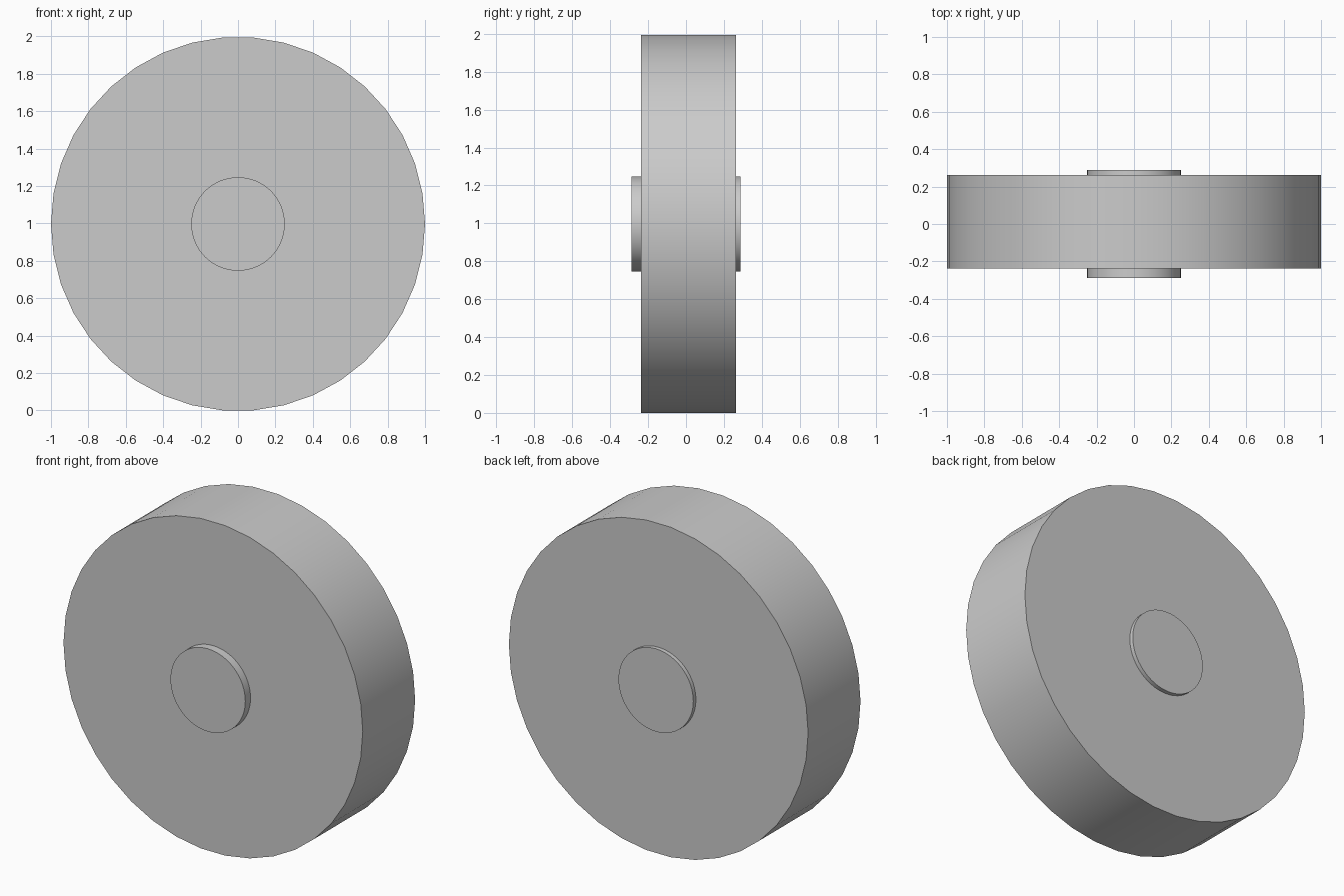
import bpy, math

if "Cube" in bpy.data.objects:
    bpy.data.objects.remove(bpy.data.objects["Cube"])

SIDES = 38
CENTRE_Z = math.cos(math.pi / SIDES)  # lowest flat of the rim rests on z = 0


def disc(name, radius, y_front, y_back, sides):
    """Cylinder lying along y, with smooth rim and sharp caps."""
    bpy.ops.mesh.primitive_cylinder_add(vertices=sides, radius=radius, depth=y_back - y_front)
    ob = bpy.context.object
    ob.name = name
    # A vertex lies exactly on the x axis
    ob.rotation_euler = (math.pi / 2, math.pi / 2, 0)
    ob.location = (0, (y_front + y_back) / 2, CENTRE_Z)
    bpy.ops.object.transform_apply(location=True, rotation=True, scale=True)
    bpy.ops.object.shade_smooth_by_angle(angle=math.radians(30))
    return ob


# Wheel body
wheel = disc("wheel", 1.0, -0.2375, 0.2625, SIDES)
if max(v.co.x for v in wheel.data.vertices) < 0.9999:
    # Turn half a step so the wide points lie on x
    from mathutils import Matrix
    c = Matrix.Translation((0, 0, CENTRE_Z))
    wheel.data.transform(c @ Matrix.Rotation(math.pi / SIDES, 4, 'Y') @ c.inverted())

# Axle passing through the wheel, showing as a hub on both faces
disc("axle", 0.25, -0.2875, 0.2875, 64)
